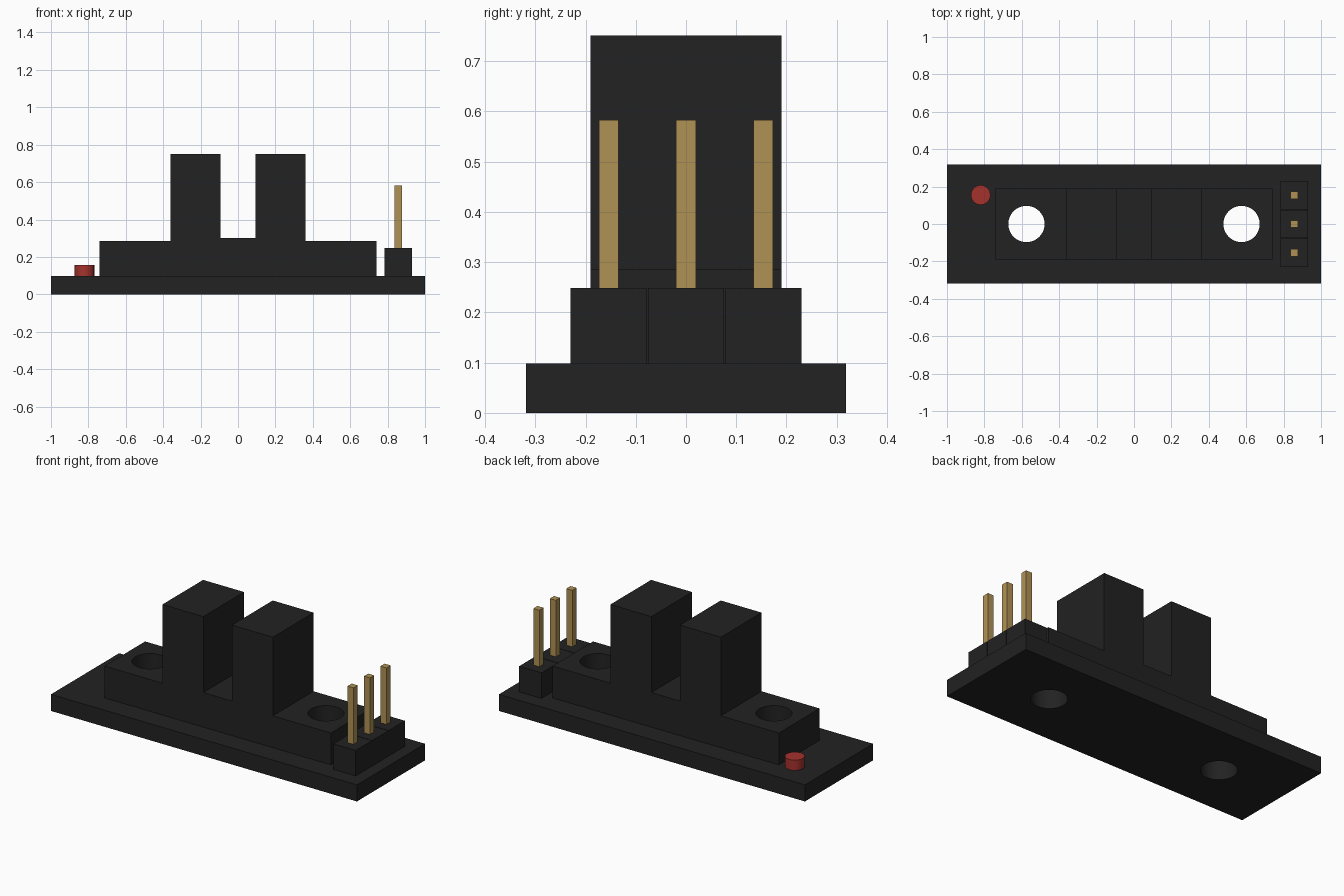
import bpy
import bmesh

cube = bpy.data.objects.get("Cube")
if cube:
    bpy.data.objects.remove(cube, do_unlink=True)


def material(name, rgb):
    mat = bpy.data.materials.new(name)
    mat.use_nodes = True
    mat.diffuse_color = (*rgb, 1)
    mat.node_tree.nodes["Principled BSDF"].inputs["Base Color"].default_value = (*rgb, 1)
    return mat


black = material("matte black", (0.016, 0.016, 0.016))
gold = material("pin gold", (0.434, 0.287, 0.091))
red = material("lamp red", (0.376, 0.032, 0.026))


def finish(name, bm, mat):
    bmesh.ops.recalc_face_normals(bm, faces=bm.faces)
    mesh = bpy.data.meshes.new(name)
    bm.to_mesh(mesh)
    bm.free()
    mesh.materials.append(mat)
    obj = bpy.data.objects.new(name, mesh)
    bpy.context.collection.objects.link(obj)
    return obj


def extrude_profile(name, outline, half_depth, mat):
    """Extrude an x-z outline symmetrically along y."""
    bm = bmesh.new()
    face = bm.faces.new([bm.verts.new((x, -half_depth, z)) for x, z in outline])
    new = bmesh.ops.extrude_face_region(bm, geom=[face])["geom"]
    verts = [v for v in new if isinstance(v, bmesh.types.BMVert)]
    bmesh.ops.translate(bm, verts=verts, vec=(0, 2 * half_depth, 0))
    return finish(name, bm, mat)


def box(name, x, y, width, depth, z0, z1, mat):
    bm = bmesh.new()
    bmesh.ops.create_cube(bm, size=1)
    bmesh.ops.scale(bm, verts=bm.verts, vec=(width, depth, z1 - z0))
    bmesh.ops.translate(bm, verts=bm.verts, vec=(x, y, (z0 + z1) / 2))
    return finish(name, bm, mat)


def cylinder(name, x, y, radius, z0, z1, sides, mat):
    bm = bmesh.new()
    bmesh.ops.create_cone(bm, cap_ends=True, segments=sides,
                          radius1=radius, radius2=radius, depth=z1 - z0)
    bmesh.ops.translate(bm, verts=bm.verts, vec=(x, y, (z0 + z1) / 2))
    return finish(name, bm, mat)


def smooth(obj):
    bpy.ops.object.select_all(action="DESELECT")
    obj.select_set(True)
    bpy.context.view_layer.objects.active = obj
    bpy.ops.object.shade_smooth_by_angle()


# Circuit board and stepped sensor housing with two towers
BOARD_TOP = 0.098
board = box("circuit_board", 0, 0, 2, 0.636, 0, BOARD_TOP, black)
half = [(0.094, 0.302), (0.094, 0.751), (0.361, 0.751),
        (0.361, 0.286), (0.74, 0.286), (0.74, BOARD_TOP)]
outline = half + [(-x, z) for x, z in reversed(half)]
housing = extrude_profile("sensor_housing", outline, 0.19, black)

# Mounting holes through the housing and the board
for side, x in (("left", 0.575), ("right", -0.575)):
    cutter = cylinder(f"{side}_hole_cutter", x, 0, 0.097, -0.2, 0.5, 48, black)
    smooth(cutter)
    cutter.hide_render = True
    cutter.hide_set(True)
    for target in (board, housing):
        mod = target.modifiers.new(f"{side}_hole", "BOOLEAN")
        mod.object = cutter
        mod.operation = "DIFFERENCE"
        mod.solver = "EXACT"

# Three-way pin header
for label, y in (("front", -0.154), ("middle", 0), ("back", 0.154)):
    box(f"{label}_header_block", 0.857, y, 0.146, 0.151, BOARD_TOP, 0.249, black)
    box(f"{label}_pin", 0.857, y, 0.039, 0.039, 0.249, 0.583, gold)

# Indicator lamp
lamp = cylinder("indicator_lamp", -0.82, 0.155, 0.053, BOARD_TOP, 0.158, 16, red)
smooth(lamp)
